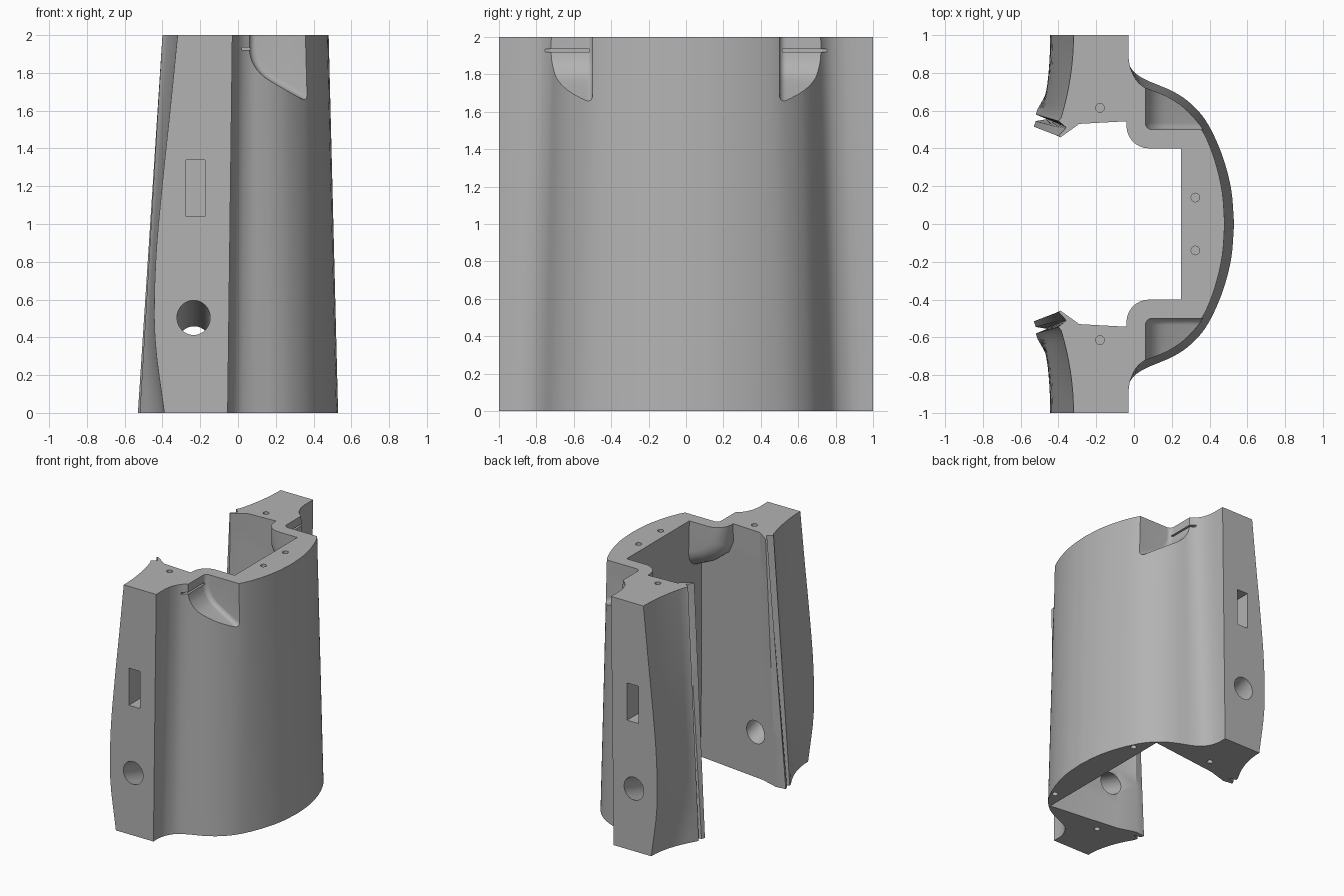
import bpy, bmesh, math
from mathutils import Vector, Matrix

if "Cube" in bpy.data.objects:
    bpy.data.objects.remove(bpy.data.objects["Cube"])

grey = bpy.data.materials.new("plain grey")
grey.diffuse_color = (0.45, 0.45, 0.45, 1)
grey.use_nodes = True
grey.node_tree.nodes["Principled BSDF"].inputs["Base Color"].default_value = grey.diffuse_color


def spline(pts, n):
    """Smooth curve through the points, n steps per span."""
    p = [2 * Vector(pts[0]) - Vector(pts[1])] + [Vector(q) for q in pts]
    p.append(2 * p[-1] - p[-2])
    out = []
    for i in range(1, len(p) - 2):
        a, b, c, d = p[i - 1:i + 3]
        for k in range(n):
            t = k / n
            out.append(0.5 * (2 * b + (c - a) * t + (2 * a - 5 * b + 4 * c - d) * t * t
                              + (3 * b - a - 3 * c + d) * t ** 3))
    return out + [p[-2]]


def finish(name, bm):
    bmesh.ops.recalc_face_normals(bm, faces=bm.faces)
    me = bpy.data.meshes.new(name)
    bm.to_mesh(me)
    bm.free()
    me.materials.append(grey)
    ob = bpy.data.objects.new(name, me)
    bpy.context.collection.objects.link(ob)
    return ob


def loft(name, rings):
    bm = bmesh.new()
    vs = [[bm.verts.new(p) for p in r] for r in rings]
    n = len(vs[0])
    for a, b in zip(vs, vs[1:]):
        for i in range(n):
            j = (i + 1) % n
            bm.faces.new((a[i], a[j], b[j], b[i]))
    bm.faces.new(vs[0])
    bm.faces.new(vs[-1])
    return finish(name, bm)


def scoop(name, prof, y0, y1, side, radius):
    """xz profile extruded along y; rounded on its inner (y0) rim."""
    bm = bmesh.new()
    a = [bm.verts.new((x, side * y0, z)) for x, z in prof]
    b = [bm.verts.new((x, side * y1, z)) for x, z in prof]
    n = len(prof)
    bm.faces.new(a)
    bm.faces.new(b)
    for i in range(n):
        j = (i + 1) % n
        bm.faces.new((a[i], a[j], b[j], b[i]))
    bmesh.ops.recalc_face_normals(bm, faces=bm.faces)
    # skip the first (top) and last (open end) rim edges
    rim = [bm.edges.get((a[i], a[i + 1])) for i in range(1, n - 1)]
    bmesh.ops.bevel(bm, geom=rim, offset=radius, segments=7, profile=0.5, affect='EDGES')
    return finish(name, bm)


def box(name, lo, hi):
    bm = bmesh.new()
    lo, hi = Vector(lo), Vector(hi)
    m = Matrix.Translation((lo + hi) / 2) @ Matrix.Diagonal((*[abs(v) for v in hi - lo], 1))
    bmesh.ops.create_cube(bm, size=1, matrix=m)
    return finish(name, bm)


def rod(name, p, q, r, seg):
    p, q = Vector(p), Vector(q)
    bm = bmesh.new()
    m = Matrix.Translation((p + q) / 2) @ (q - p).to_track_quat('Z', 'Y').to_matrix().to_4x4()
    bmesh.ops.create_cone(bm, cap_ends=True, segments=seg, radius1=r, radius2=r,
                          depth=(q - p).length, matrix=m)
    return finish(name, bm)


def combine(ob, tool, op):
    mod = ob.modifiers.new(op, 'BOOLEAN')
    mod.operation, mod.object, mod.solver = op, tool, 'EXACT'
    bpy.context.view_layer.objects.active = ob
    bpy.ops.object.modifier_apply(modifier=mod.name)
    bpy.data.objects.remove(tool)


# half outlines at the bottom and the top of the shell
outer_low = [(-.055, .93), (-.04, .87), (0, .805), (.06, .765), (.13, .735), (.2, .705), (.28, .655),
             (.36, .575), (.42, .475), (.475, .34), (.515, .18), (.53, 0)]
outer_top = [(-.03, .89), (-.02, .83), (.01, .765), (.06, .72), (.13, .69), (.19, .66), (.26, .61),
             (.33, .535), (.38, .46), (.43, .33), (.467, .17), (.48, 0)]
# inner wall corner, inner wall, then the grooved lip
inner_low = [(.30, .62), (-.30, .55), (-.45, .505), (-.53, .515), (-.52, .545),
             (-.46, .555), (-.52, .58), (-.51, .61)]
inner_top = [(.25, .56), (-.29, .53), (-.39, .458), (-.40, .465), (-.365, .503),
             (-.36, .512), (-.40, .545), (-.385, .565)]
low = spline(outer_low, 4)
top = spline(outer_top, 4)
end_edge = spline([(0, -.39), (.4, -.44), (.8, -.436), (1.2, -.402), (1.6, -.36), (2, -.32)], 4)

rings = []
for z, xe in end_edge:
    t = z / 2
    mix = lambda a, b: [Vector(p).lerp(Vector(q), t) for p, q in zip(a, b)]
    outer, inner = mix(low, top), mix(inner_low, inner_top)
    g = inner[-1]
    back = [Vector((xe + (g.x - xe) * (1 - k / 8) ** 2, g.y + (1 - g.y) * k / 8))
            for k in range(1, 9)]
    half = inner + back + [Vector((outer[0].x, 1))] + outer
    ring = [(p.x, p.y, z) for p in half]
    ring += [(p.x, -p.y, z) for p in reversed(half[:-1])]
    rings.append(ring)
shell = loft("curved_shell", rings)

# rounded swellings inside the cavity, behind the pockets
swell = [(.28, 2), (-.04, 2), (-.04, 1.85), (0, 1.76), (.1, 1.68), (.28, 1.6)]
for s in (1, -1):
    combine(shell, scoop("pocket_backing", swell, .40, .60, s, .12), 'UNION')

# scooped pockets in the upper outside
scoop_curve = [tuple(p) for p in spline(
    [(.06, 1.92), (.075, 1.86), (.12, 1.795), (.2, 1.74), (.36, 1.65), (.6, 1.52)], 3)]
pocket = [(.6, 2.2), (.06, 2.2)] + scoop_curve
for s in (1, -1):
    combine(shell, scoop("pocket_cutter", pocket, .50, .95, s, .035), 'DIFFERENCE')
    # thin slit across the pocket wall
    combine(shell, box("slit_cutter", (.02, s * .515, 1.92), (.11, s * .77, 1.935)), 'DIFFERENCE')
    # rectangular socket and sloping round hole in the end face
    combine(shell, box("socket_cutter", (-.275, s * .8, 1.04), (-.175, s * 1.1, 1.34)), 'DIFFERENCE')
    combine(shell, rod("round_hole_cutter", (-.235, s * 1.1, .535), (-.235, s * .4, .32), .088, 40),
            'DIFFERENCE')
    # bolt holes in the top and bottom faces
    for x, y, z in ((-.18, .615, 2), (.325, .14, 2), (-.19, .66, 0), (.39, .46, 0)):
        combine(shell, rod("bolt_hole_cutter", (x, s * y, z - .08), (x, s * y, z + .08), .023, 16),
                'DIFFERENCE')

for o in bpy.context.selected_objects:
    o.select_set(False)
shell.select_set(True)
bpy.context.view_layer.objects.active = shell
bpy.ops.object.shade_smooth_by_angle(angle=math.radians(28))
